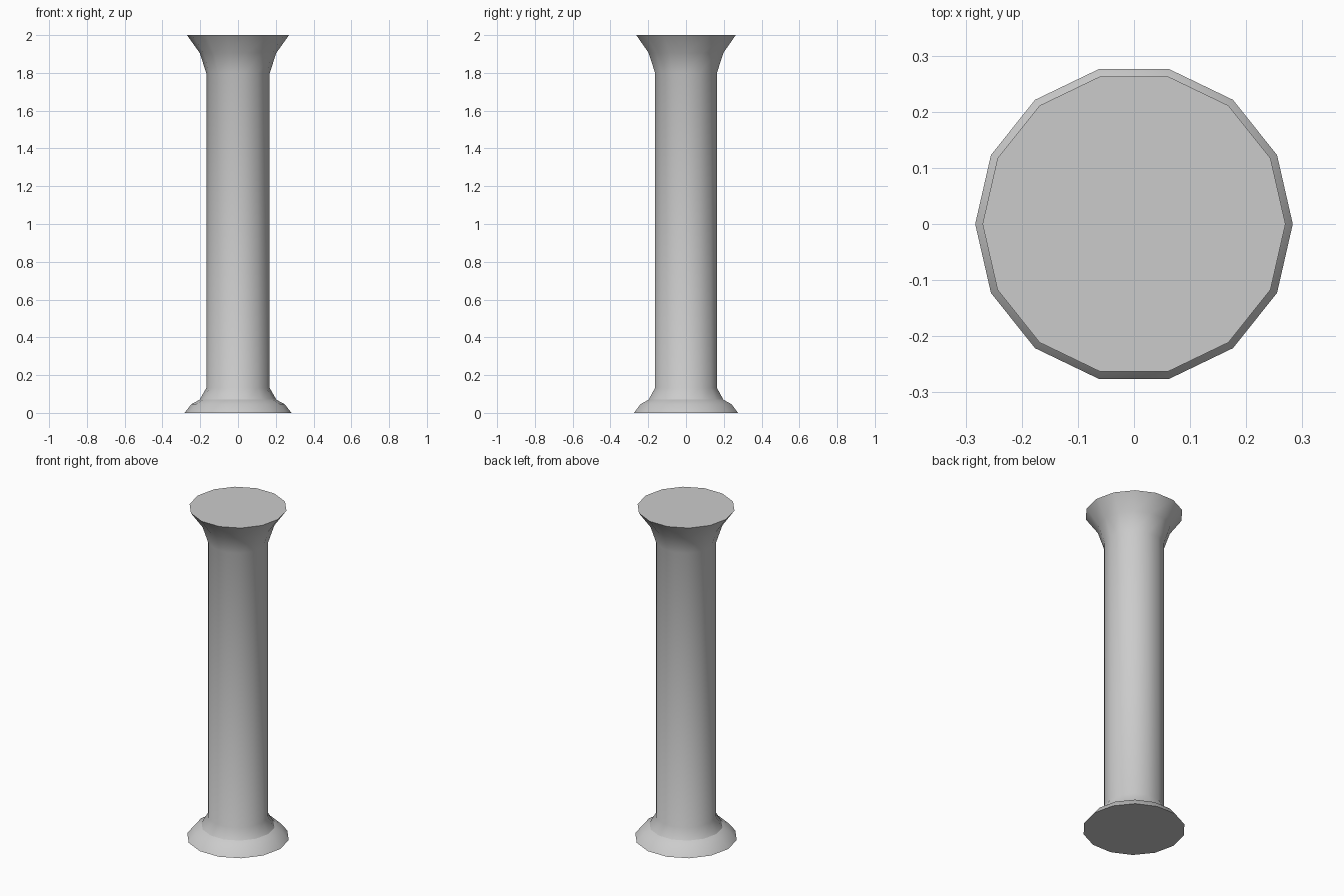
import bpy
import bmesh
from math import cos, sin, tau, radians

cube = bpy.data.objects.get("Cube")
if cube:
    bpy.data.objects.remove(cube, do_unlink=True)

# Plain grey stone
stone = bpy.data.materials.new("grey_stone")
stone.use_nodes = True
colour = (0.6, 0.6, 0.6, 1)
stone.diffuse_color = colour
stone.node_tree.nodes["Principled BSDF"].inputs["Base Color"].default_value = colour

SIDES = 14
# Radius and height: flared base, straight shaft, flared capital
PROFILE = [(0.283, 0), (0.247, 0.046), (0.203, 0.07), (0.168, 0.132),
           (0.168, 1.8), (0.203, 1.906), (0.27, 2)]


def lathe(name, profile):
    bm = bmesh.new()
    rings = [[bm.verts.new((r * cos(tau * i / SIDES), r * sin(tau * i / SIDES), z))
              for i in range(SIDES)] for r, z in profile]
    for low, high in zip(rings, rings[1:]):
        for i in range(SIDES):
            j = (i + 1) % SIDES
            bm.faces.new((low[i], low[j], high[j], high[i]))
    bm.faces.new(rings[0][::-1])
    bm.faces.new(rings[-1])
    mesh = bpy.data.meshes.new(name)
    bm.to_mesh(mesh)
    bm.free()
    obj = bpy.data.objects.new(name, mesh)
    bpy.context.collection.objects.link(obj)
    mesh.materials.append(stone)
    return obj


column = lathe("column", PROFILE)
bpy.ops.object.select_all(action="DESELECT")
column.select_set(True)
bpy.context.view_layer.objects.active = column
bpy.ops.object.shade_smooth_by_angle(angle=radians(30))
